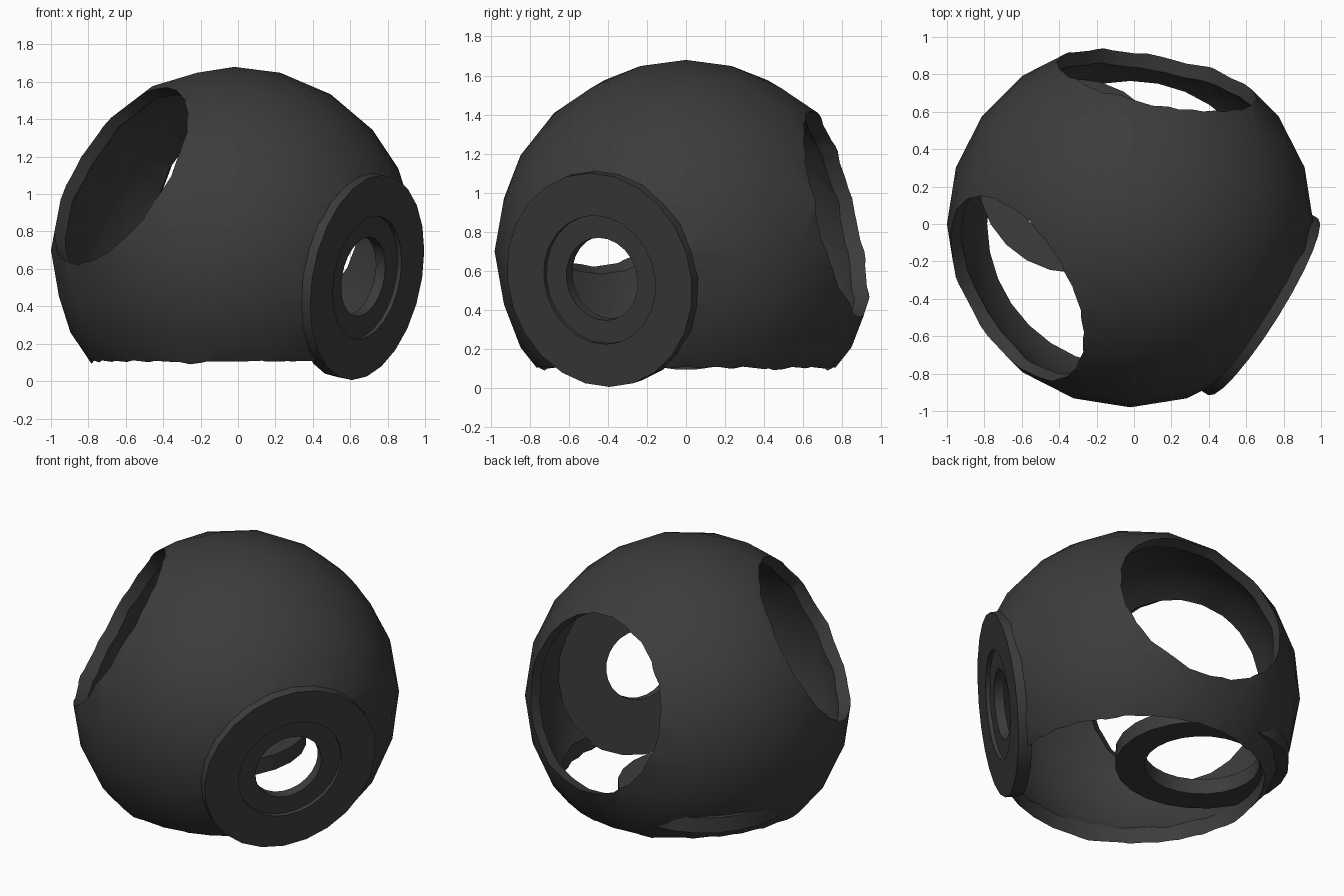
import bpy, bmesh, math
from mathutils import Vector

if "Cube" in bpy.data.objects:
    bpy.data.objects.remove(bpy.data.objects["Cube"])

C = Vector((-0.02, 0.0, 0.70))       # ball centre
R_OUT, R_IN = 0.98, 0.915
PLATE_DIR = Vector((0.835, -0.52, -0.172)).normalized()


def finish(obj):
    bpy.ops.object.select_all(action='DESELECT')
    obj.select_set(True)
    bpy.context.view_layer.objects.active = obj
    bpy.ops.object.shade_smooth_by_angle(angle=math.radians(32))


def add_mesh(name, bm):
    bmesh.ops.recalc_face_normals(bm, faces=bm.faces[:])
    me = bpy.data.meshes.new(name)
    bm.to_mesh(me)
    bm.free()
    obj = bpy.data.objects.new(name, me)
    bpy.context.collection.objects.link(obj)
    return obj


def ball(name, radius):
    bm = bmesh.new()
    bmesh.ops.create_icosphere(bm, subdivisions=3, radius=radius)
    obj = add_mesh(name, bm)
    obj.location = C
    return obj


def lathe(name, profile, origin, axis, sides=24):
    """Closed (radius, height) profile turned around an axis."""
    bm = bmesh.new()
    loops = []
    for r, h in profile:
        loops.append([bm.verts.new((r * math.cos(a), r * math.sin(a), h))
                      for a in (2 * math.pi * i / sides for i in range(sides))])
    for k, a in enumerate(loops):
        b = loops[(k + 1) % len(loops)]
        for i in range(sides):
            j = (i + 1) % sides
            bm.faces.new((a[i], a[j], b[j], b[i]))
    obj = add_mesh(name, bm)
    obj.location = origin
    obj.rotation_euler = Vector(axis).to_track_quat('Z', 'Y').to_euler()
    return obj


def rod(name, radius, axis, sides=24):
    """Cylinder cutter running from inside the ball outwards along axis."""
    bm = bmesh.new()
    bmesh.ops.create_cone(bm, cap_ends=True, segments=sides, radius1=radius,
                          radius2=radius, depth=1.0)
    obj = add_mesh(name, bm)
    axis = Vector(axis).normalized()
    obj.location = C + axis * 0.92
    obj.rotation_euler = axis.to_track_quat('Z', 'Y').to_euler()
    return obj


def cut(obj, cutter):
    cutter.hide_render = True
    bpy.context.view_layer.update()
    mod = obj.modifiers.new("cut", 'BOOLEAN')
    mod.operation, mod.solver, mod.object = 'DIFFERENCE', 'EXACT', cutter
    bpy.context.view_layer.objects.active = obj
    bpy.ops.object.modifier_apply(modifier=mod.name)
    bpy.data.objects.remove(cutter, do_unlink=True)


# Hollow ball shell with its round openings
shell = ball("ball_shell", R_OUT)
cut(shell, ball("inner_cutter", R_IN))
for label, radius, axis, sides in (
        ("left_opening", 0.545, (-0.61, -0.345, 0.40), 24),
        ("back_opening", 0.545, (0.15, 0.80, 0.20), 24),
        ("plate_opening", 0.54, PLATE_DIR, 24),
        ("bottom_opening", 0.765, (0, 0, -1), 32)):
    cut(shell, rod(label, radius, axis, sides))
finish(shell)

# Round side plate with a stepped recess and a through hole
plate = lathe("side_plate", [(0.556, 0.765), (0.556, 0.85), (0.335, 0.85),
                             (0.335, 0.825), (0.215, 0.825), (0.215, 0.765)],
              C, PLATE_DIR)
finish(plate)

# Flat loose ring lying inside, poking slightly through the shell
ring = lathe("inner_ring", [(0.52, 0.0), (0.52, 0.10), (0.345, 0.10), (0.345, 0.0)],
             (-0.315, 0.257, 0.20), (0, 0, 1))
finish(ring)

# Dark grey finish
mat = bpy.data.materials.new("dark_grey")
mat.diffuse_color = (0.045, 0.045, 0.045, 1)
mat.use_nodes = True
mat.node_tree.nodes["Principled BSDF"].inputs["Base Color"].default_value = mat.diffuse_color
for o in (shell, plate, ring):
    o.data.materials.clear()
    o.data.materials.append(mat)
    for p in o.data.polygons:
        p.material_index = 0
